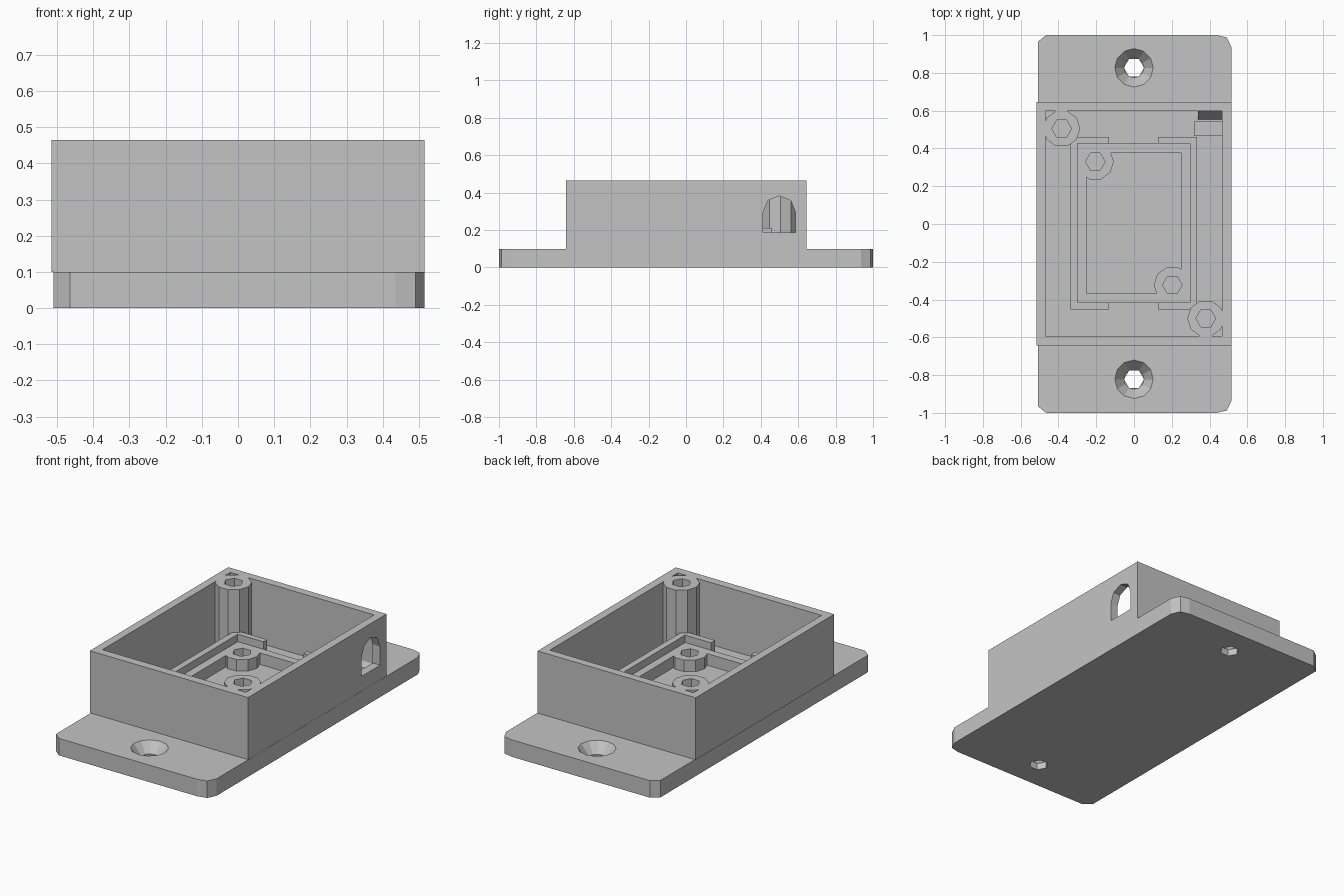
import bpy
import bmesh
from math import cos, sin, pi

if "Cube" in bpy.data.objects:
    bpy.data.objects.remove(bpy.data.objects["Cube"], do_unlink=True)

grey = bpy.data.materials.new("plain grey")
grey.use_nodes = True
grey.diffuse_color = (0.55, 0.55, 0.55, 1)
grey.node_tree.nodes["Principled BSDF"].inputs["Base Color"].default_value = (0.55, 0.55, 0.55, 1)

FLOOR, RIM = 0.10, 0.465      # cavity floor and enclosure rim heights
LEDGE, LIP = 0.168, 0.212     # board ledge and locating lip heights


def loft(name, low, high):
    """Closed solid between two matching rings of 3D points."""
    bm = bmesh.new()
    a = [bm.verts.new(p) for p in low]
    b = [bm.verts.new(p) for p in high]
    n = len(a)
    bm.faces.new(a[::-1])
    bm.faces.new(b)
    for i in range(n):
        j = (i + 1) % n
        bm.faces.new((a[i], a[j], b[j], b[i]))
    bmesh.ops.recalc_face_normals(bm, faces=bm.faces)
    mesh = bpy.data.meshes.new(name)
    bm.to_mesh(mesh)
    bm.free()
    mesh.materials.append(grey)
    obj = bpy.data.objects.new(name, mesh)
    bpy.context.collection.objects.link(obj)
    return obj


def ring(cx, cy, r, n, start=0.0):
    return [(cx + r * cos(start + 2 * pi * i / n), cy + r * sin(start + 2 * pi * i / n))
            for i in range(n)]


def upright(name, pts, z0, z1):
    return loft(name, [(x, y, z0) for x, y in pts], [(x, y, z1) for x, y in pts])


def sideways(name, pts, x0, x1):
    return loft(name, [(x0, y, z) for y, z in pts], [(x1, y, z) for y, z in pts])


def box(name, x0, x1, y0, y1, z0, z1):
    return upright(name, [(x0, y0), (x1, y0), (x1, y1), (x0, y1)], z0, z1)


def combine(target, tool, operation):
    """Apply a boolean and discard the tool."""
    mod = target.modifiers.new("cut", "BOOLEAN")
    mod.operation = operation
    mod.solver = "EXACT"
    mod.object = tool
    bpy.context.view_layer.objects.active = target
    bpy.ops.object.modifier_apply(modifier=mod.name)
    bpy.data.objects.remove(tool, do_unlink=True)


def add_screw_posts(target, centres, top):
    for x, y in centres:
        combine(target, upright("post", ring(x, y, 0.098, 10), FLOOR, top), "UNION")
    for x, y in centres:
        combine(target, upright("bore", ring(x, y, 0.052, 6), 0.05, 0.6), "DIFFERENCE")


# Mounting plate: outline wraps a coarse seven-sided disc at each corner
disc = ring(0, 0, 0.066, 7)
outline = []
for sx, sy, picks in ((1, 1, (0, 1, 2)), (-1, 1, (2, 3)), (-1, -1, (4, 5)), (1, -1, (5, 6, 0))):
    outline += [(0.45 * sx + disc[i][0], 0.936 * sy + disc[i][1]) for i in picks]
plate = upright("mounting_plate", outline, 0, FLOOR)

# Countersunk mounting holes
for y in (-0.822, 0.827):
    combine(plate, upright("bore", ring(0, y, 0.053, 6), -0.1, 0.2), "DIFFERENCE")
    sink = loft("sink", [(px, py, 0.04) for px, py in ring(0, y, 0.053, 12)],
                [(px, py, 0.11) for px, py in ring(0, y, 0.11, 12)])
    combine(plate, sink, "DIFFERENCE")

# Enclosure walls with corner posts and an arched cable opening
walls = box("enclosure_walls", -0.515, 0.515, -0.642, 0.645, FLOOR, RIM)
combine(walls, box("cavity", -0.468, 0.467, -0.592, 0.598, 0, 1), "DIFFERENCE")
add_screw_posts(walls, [(-0.383, 0.505), (0.38, -0.5)], RIM)
arch = ring(0.499, 0.297, 0.086, 8)[:5] + [(0.413, 0.187), (0.585, 0.187)]
combine(walls, sideways("opening", arch, 0.42, 0.6), "DIFFERENCE")

# Board ledge with standoffs
ledge = box("board_ledge", -0.30, 0.296, -0.415, 0.426, FLOOR, LEDGE)
combine(ledge, box("window", -0.252, 0.25, -0.368, 0.378, 0, 1), "DIFFERENCE")
add_screw_posts(ledge, [(-0.205, 0.33), (0.203, -0.323)], LEDGE)

# Locating lip around the ledge, open in the middle of both ends
lip = box("board_lip", -0.337, 0.333, -0.452, 0.46, FLOOR, LIP)
combine(lip, box("inside", -0.30, 0.296, -0.415, 0.426, 0, 1), "DIFFERENCE")
combine(lip, box("gap", -0.132, 0.127, -1, 1, 0, 1), "DIFFERENCE")

# Cable rest and sloped guide beside the opening
box("cable_rest", 0.317, 0.467, 0.467, 0.542, FLOOR, 0.17)
sideways("cable_guide", [(0.553, FLOOR), (0.6, FLOOR), (0.6, 0.18)], 0.34, 0.467)
